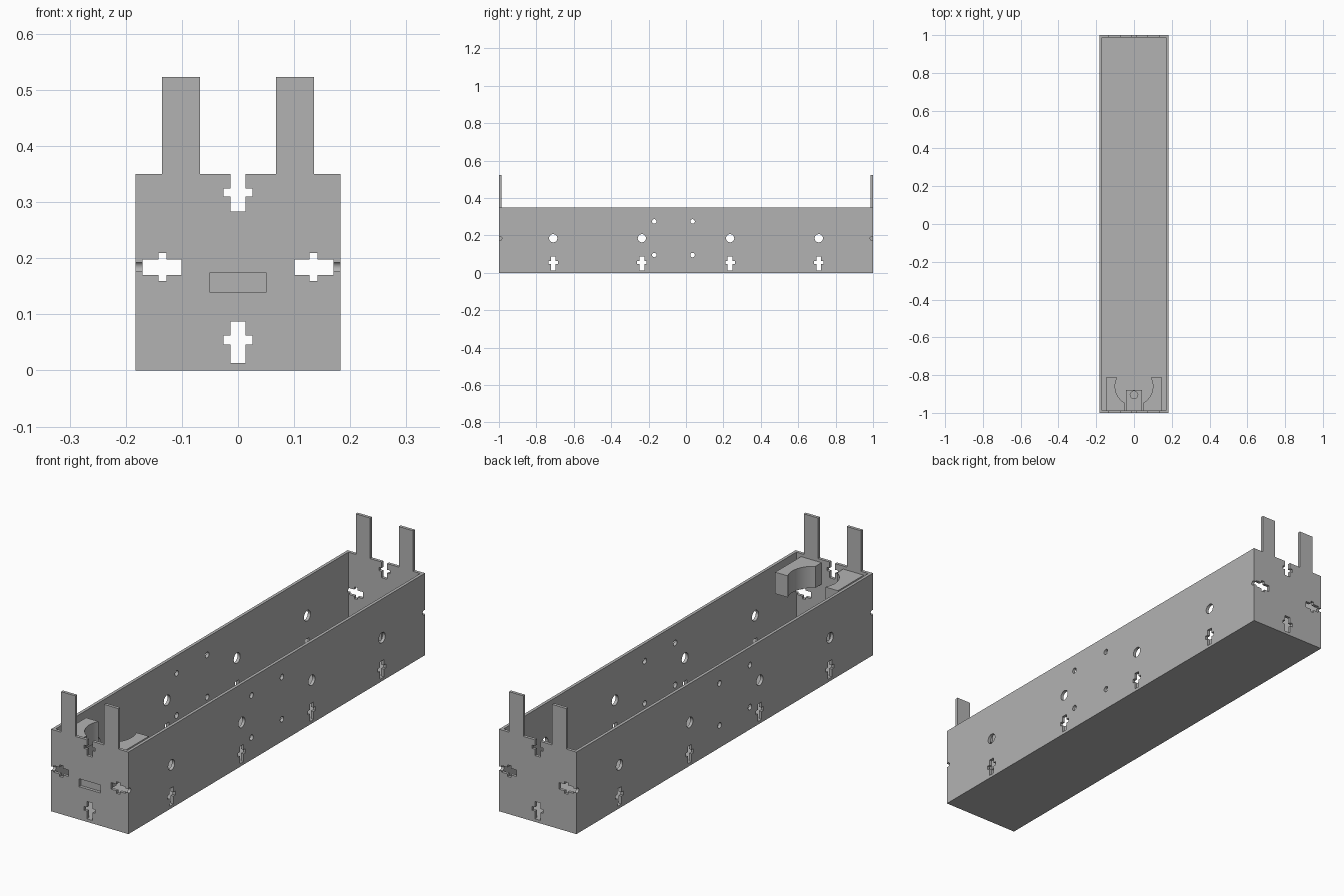
import bpy, bmesh, math
from mathutils import Matrix

if "Cube" in bpy.data.objects:
    bpy.data.objects.remove(bpy.data.objects["Cube"])

W, L, H, T = 0.183, 1.0, 0.35, 0.013   # half width, half length, height, wall

grey = bpy.data.materials.new("plain grey")
grey.use_nodes = True
grey.diffuse_color = (0.45, 0.45, 0.45, 1)
grey.node_tree.nodes["Principled BSDF"].inputs["Base Color"].default_value = grey.diffuse_color

# Local profile plane (u, v) and extrusion direction for each axis
FRAMES = {
    "X": Matrix(((0, 0, 1), (1, 0, 0), (0, 1, 0))),
    "Y": Matrix(((1, 0, 0), (0, 0, 1), (0, 1, 0))),
    "Z": Matrix.Identity(3),
}


def prism(bm, points, axis, start, end):
    """Extrude a closed profile along an axis."""
    frame = FRAMES[axis]
    low = [bm.verts.new(frame @ Matrix.Translation((u, v, start)).translation) for u, v in points]
    face = bm.faces.new(low)
    grown = bmesh.ops.extrude_face_region(bm, geom=[face])
    move = frame.col[2] * (end - start)
    bmesh.ops.translate(bm, vec=move, verts=[g for g in grown["geom"] if isinstance(g, bmesh.types.BMVert)])


def rect(u0, u1, v0, v1):
    return [(u0, v0), (u1, v0), (u1, v1), (u0, v1)]


def circle(u, v, r, n=32):
    return [(u + r * math.cos(2 * math.pi * i / n), v + r * math.sin(2 * math.pi * i / n)) for i in range(n)]


def cross(u, v0, v1, b0, b1, slot=0.013, bar=0.026):
    """Upright slot with a wider crossbar."""
    right = [(slot, v0), (slot, b0), (bar, b0), (bar, b1), (slot, b1), (slot, v1)]
    return [(u + a, b) for a, b in right] + [(u - a, b) for a, b in reversed(right)]


def make(name, prisms):
    bm = bmesh.new()
    for p in prisms:
        prism(bm, *p)
    bmesh.ops.recalc_face_normals(bm, faces=bm.faces)
    mesh = bpy.data.meshes.new(name)
    bm.to_mesh(mesh)
    bm.free()
    mesh.materials.append(grey)
    ob = bpy.data.objects.new(name, mesh)
    bpy.context.collection.objects.link(ob)
    return ob


def cut(ob, prisms):
    """Subtract prisms from a part and drop the cutter."""
    cutter = make("cutter", prisms)
    cutter.hide_render = True
    mod = ob.modifiers.new("cut", "BOOLEAN")
    mod.operation, mod.solver, mod.object = "DIFFERENCE", "EXACT", cutter
    bpy.ops.object.select_all(action="DESELECT")
    ob.select_set(True)
    bpy.context.view_layer.objects.active = ob
    bpy.ops.object.modifier_apply(modifier=mod.name)
    bpy.data.objects.remove(cutter)
    bpy.ops.object.shade_smooth_by_angle(angle=math.radians(30))


# Open box
box = make("box", [(rect(-W, W, -L, L), "Z", 0, H)])
cut(box, [(rect(T - W, W - T, T - L, L - T), "Z", T, H + 0.1)])

# Side openings through both long walls
sides = []
for y in (-0.71, -0.236, 0.236, 0.71):
    sides.append((circle(y, 0.185, 0.022), "X", -0.3, 0.3))
    sides.append((cross(y, T, 0.087, 0.046, 0.063), "X", -0.3, 0.3))
for y in (-0.17, 0.035):
    for z in (0.095, 0.275):
        sides.append((circle(y, z, 0.012), "X", -0.3, 0.3))
cut(box, sides)

# End wall openings, running through both ends
ends = [(cross(0, T, 0.087, 0.046, 0.062), "Y", -1.1, 1.1),
        (cross(0, 0.283, H + 0.05, 0.31, 0.324), "Y", -1.1, 1.1)]
for s in (-1, 1):
    lying = cross(0.184, 0.101, W - T, 0.127, 0.142, 0.014, 0.025)
    ends.append(([(s * v, u) for u, v in lying], "Y", -1.1, 1.1))
cut(box, ends)

# Screw holes at the wall ends, and the front socket opening
cut(box, [(circle(s * (L - 0.006), 0.184, 0.010), "X", x, x + 0.04)
          for s in (-1, 1) for x in (-W - 0.025, W - 0.015)])
cut(box, [(rect(-0.051, 0.051, 0.14, 0.174), "Y", -1.1, T - L)])

# Upright tabs on both end walls
for end, y in (("front", -L), ("back", L - T)):
    for side, s in (("left", 1), ("right", -1)):
        make(f"{end}_{side}_upright", [(rect(s * 0.068, s * 0.135, H, 0.523), "Y", y, y + T)])

# Pair of curved cradle blocks inside the front wall
for side, s in (("left", 1), ("right", -1)):
    arc = [(s * 0.1 * math.cos(a), -0.86 + 0.1 * math.sin(a))
           for a in (math.radians(28 - 87 * i / 20) for i in range(21))]
    outline = [(s * 0.051, T - L), (s * 0.148, T - L), (s * 0.148, -0.813)] + arc
    block = make(f"{side}_cradle", [(outline, "Z", 0.245, 0.337)])
    bpy.context.view_layer.objects.active = block
    bpy.ops.object.select_all(action="DESELECT")
    block.select_set(True)
    bpy.ops.object.shade_smooth_by_angle(angle=math.radians(30))

# Socket shelf with a screw hole
shelf = make("socket_shelf", [(rect(-0.042, 0.042, T - L, -0.88), "Z", 0.125, 0.14)])
cut(shelf, [(circle(0, -0.905, 0.02), "Z", 0.1, 0.2)])
